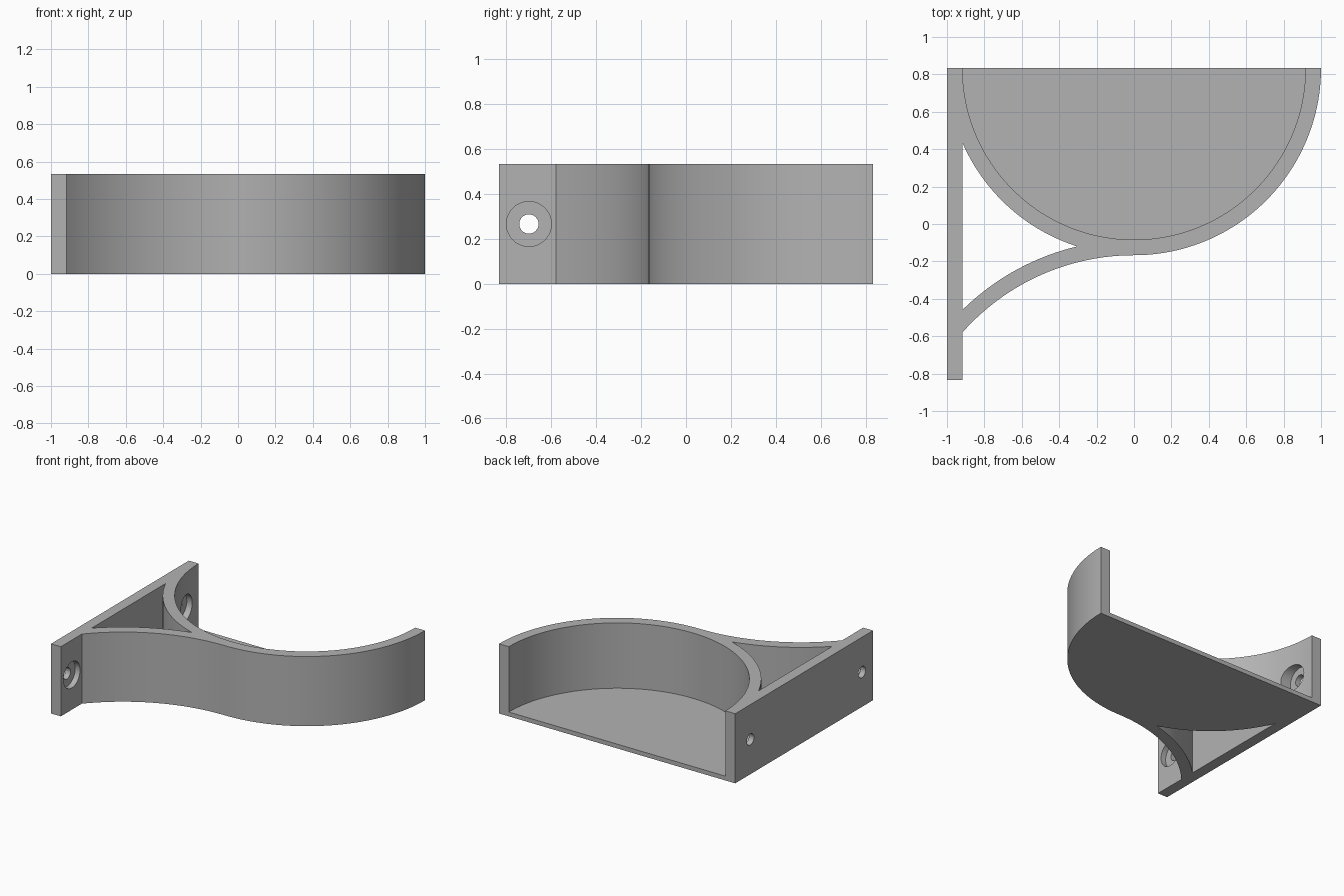
import bpy, bmesh
from math import sin, cos, asin, acos, pi, sqrt, radians

if "Cube" in bpy.data.objects:
    bpy.data.objects.remove(bpy.data.objects["Cube"])

HEIGHT, T, FLOOR = 0.533, 0.083, 0.033
BACK = 0.833                 # y of the open side, and centre of the round cup
WALL = T - 1                 # inner face of the mounting plate
R_OUT, R_IN = 1.0, 1 - T
R_LOW = 1.225                # lower edge of the curved brace
R_UP = R_LOW + T
BRACE_Y = BACK - R_OUT - R_LOW

gray = bpy.data.materials.new("light gray")
gray.use_nodes = True
gray.diffuse_color = (0.45, 0.45, 0.45, 1)
gray.node_tree.nodes["Principled BSDF"].inputs["Base Color"].default_value = gray.diffuse_color


def arc(cy, r, a0, a1, n):
    """Points on a circle centred on x = 0, from angle a0 to a1."""
    angles = [a0 + (a1 - a0) * i / n for i in range(n + 1)]
    return [(r * cos(a), cy + r * sin(a)) for a in angles]


def extrude_loops(name, loops, height):
    """Solid from an outline and optional holes."""
    bm = bmesh.new()
    edges = []
    for loop in loops:
        vs = [bm.verts.new((x, y, 0)) for x, y in loop]
        edges += [bm.edges.new((v, vs[i - 1])) for i, v in enumerate(vs)]
    bmesh.ops.triangle_fill(bm, use_beauty=True, edges=edges)
    res = bmesh.ops.extrude_face_region(bm, geom=bm.faces[:])
    top = [g for g in res["geom"] if isinstance(g, bmesh.types.BMVert)]
    bmesh.ops.translate(bm, verts=top, vec=(0, 0, height))
    bmesh.ops.recalc_face_normals(bm, faces=bm.faces[:])
    mesh = bpy.data.meshes.new(name)
    bm.to_mesh(mesh)
    bm.free()
    mesh.materials.append(gray)
    obj = bpy.data.objects.new(name, mesh)
    bpy.context.collection.objects.link(obj)
    return obj


def cut_cylinder(target, r, x0, x1, y):
    """Bore a hole along x through the target."""
    bpy.ops.mesh.primitive_cylinder_add(vertices=48, radius=r, depth=x1 - x0,
                                        location=((x0 + x1) / 2, y, HEIGHT / 2),
                                        rotation=(0, pi / 2, 0))
    cutter = bpy.context.object
    cutter.name = "hole_cutter"
    cutter.data.materials.append(gray)
    mod = target.modifiers.new("hole", "BOOLEAN")
    mod.operation, mod.solver, mod.object = "DIFFERENCE", "EXACT", cutter
    bpy.context.view_layer.objects.active = target
    bpy.ops.object.modifier_apply(modifier=mod.name)
    bpy.data.objects.remove(cutter)


# Plate, brace and cup wall as one outline
outline = [(-1, BACK), (-1, -BACK), (WALL, -BACK)]
outline += arc(BRACE_Y, R_LOW, acos(WALL / R_LOW), pi / 2, 32)
outline += arc(BACK, R_OUT, -pi / 2, 0, 48)[1:]
outline += arc(BACK, R_IN, 0, -pi, 96)[:-1] + [(WALL, BACK)]

# Triangular opening, from where the brace leaves the cup to the plate
d = BACK - BRACE_Y
meet_y = BRACE_Y + (d * d + R_UP ** 2 - R_OUT ** 2) / (2 * d)
meet_x = -sqrt(R_UP ** 2 - (meet_y - BRACE_Y) ** 2)
opening = arc(BACK, R_OUT, -acos(WALL / R_OUT), -pi + asin((BACK - meet_y) / R_OUT), 32)
opening += arc(BRACE_Y, R_UP, acos(meet_x / R_UP), acos(WALL / R_UP), 24)[1:]

bracket = extrude_loops("bracket", [outline, opening], HEIGHT)

# Counterbored screw holes
for y in (-0.70, 0.65):
    cut_cylinder(bracket, 0.043, -1.1, -0.7, y)
    cut_cylinder(bracket, 0.10, WALL - T / 2, -0.7, y)

# Thin floor of the cup
cup_floor = extrude_loops("cup_floor", [arc(BACK, R_IN, 0, -pi, 96)], FLOOR)

for obj in (bracket, cup_floor):
    bpy.ops.object.select_all(action="DESELECT")
    obj.select_set(True)
    bpy.context.view_layer.objects.active = obj
    bpy.ops.object.shade_smooth_by_angle(angle=radians(30))
